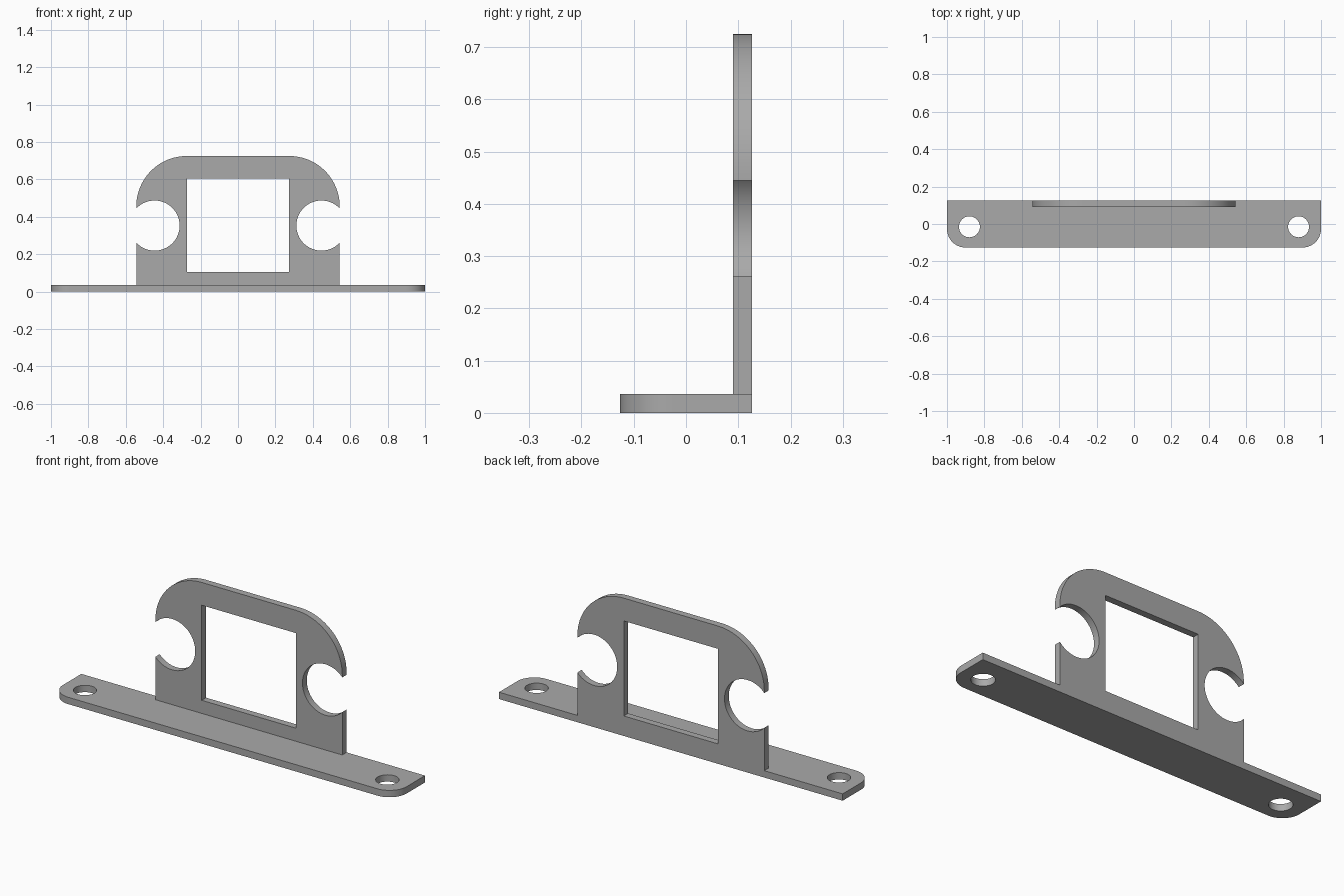
import bpy, bmesh
from math import pi, cos, sin, acos, radians
from mathutils import Matrix

cube = bpy.data.objects.get("Cube")
if cube:
    bpy.data.objects.remove(cube, do_unlink=True)

grey = bpy.data.materials.new("plain grey")
grey.use_nodes = True
grey.diffuse_color = (0.4, 0.4, 0.4, 1)
grey.node_tree.nodes["Principled BSDF"].inputs["Base Color"].default_value = (0.4, 0.4, 0.4, 1)


def arc(cx, cy, r, start, end, steps=20):
    angles = [start + (end - start) * i / steps for i in range(steps + 1)]
    return [(cx + r * cos(a), cy + r * sin(a)) for a in angles]


def mirrored(half):
    """Close a right-hand half outline with its mirror image."""
    return half + [(-x, y) for x, y in reversed(half)]


def sheet(name, loops, thickness, matrix):
    """Extrude an outline with holes into a flat plate."""
    curve = bpy.data.curves.new(name + "_profile", 'CURVE')
    curve.dimensions = '2D'
    curve.fill_mode = 'BOTH'
    curve.extrude = thickness / 2
    for loop in loops:
        spline = curve.splines.new('POLY')
        spline.points.add(len(loop) - 1)
        for point, (x, y) in zip(spline.points, loop):
            point.co = (x, y, 0, 1)
        spline.use_cyclic_u = True
    temp = bpy.data.objects.new(name + "_profile", curve)
    bpy.context.collection.objects.link(temp)
    mesh = bpy.data.meshes.new_from_object(temp.evaluated_get(bpy.context.evaluated_depsgraph_get()))
    bpy.data.objects.remove(temp, do_unlink=True)
    bm = bmesh.new()
    bm.from_mesh(mesh)
    bmesh.ops.remove_doubles(bm, verts=bm.verts, dist=0.0001)
    bmesh.ops.recalc_face_normals(bm, faces=bm.faces)
    bm.transform(matrix)
    bm.to_mesh(mesh)
    bm.free()
    mesh.name = name
    mesh.materials.clear()
    mesh.materials.append(grey)
    obj = bpy.data.objects.new(name, mesh)
    bpy.context.collection.objects.link(obj)
    bpy.ops.object.select_all(action='DESELECT')
    obj.select_set(True)
    bpy.context.view_layer.objects.active = obj
    bpy.ops.object.shade_smooth_by_angle(angle=radians(30))
    return obj


# Base plate: rounded front corners and two screw holes
base_t, depth, corner = 0.036, 0.126, 0.1
base = mirrored(arc(1 - corner, corner - depth, corner, -pi / 2, 0) + [(1, depth)])
holes = [arc(side * 0.88, -0.015, 0.056, 0, 2 * pi * 39 / 40, 39) for side in (1, -1)]
sheet("base_plate", [base] + holes, base_t, Matrix.Translation((0, 0, base_t / 2)))

# Upright plate: rounded shoulders, open round side notches, square window
half_w, top, shoulder = 0.544, 0.725, 0.27
notch_x, notch_z, notch_r = 0.446, 0.353, 0.134
gap = acos((half_w - notch_x) / notch_r)
half = [(half_w, base_t)]
half += arc(notch_x, notch_z, notch_r, 2 * pi - gap, gap, 40)
half += arc(half_w - shoulder, top - shoulder, shoulder, 0, pi / 2)
window = mirrored([(0.274, 0.105), (0.274, 0.605)])
up_t = 0.036
sheet("upright_plate", [mirrored(half), window], up_t,
      Matrix.Translation((0, depth - up_t / 2, 0)) @ Matrix.Rotation(pi / 2, 4, 'X'))
